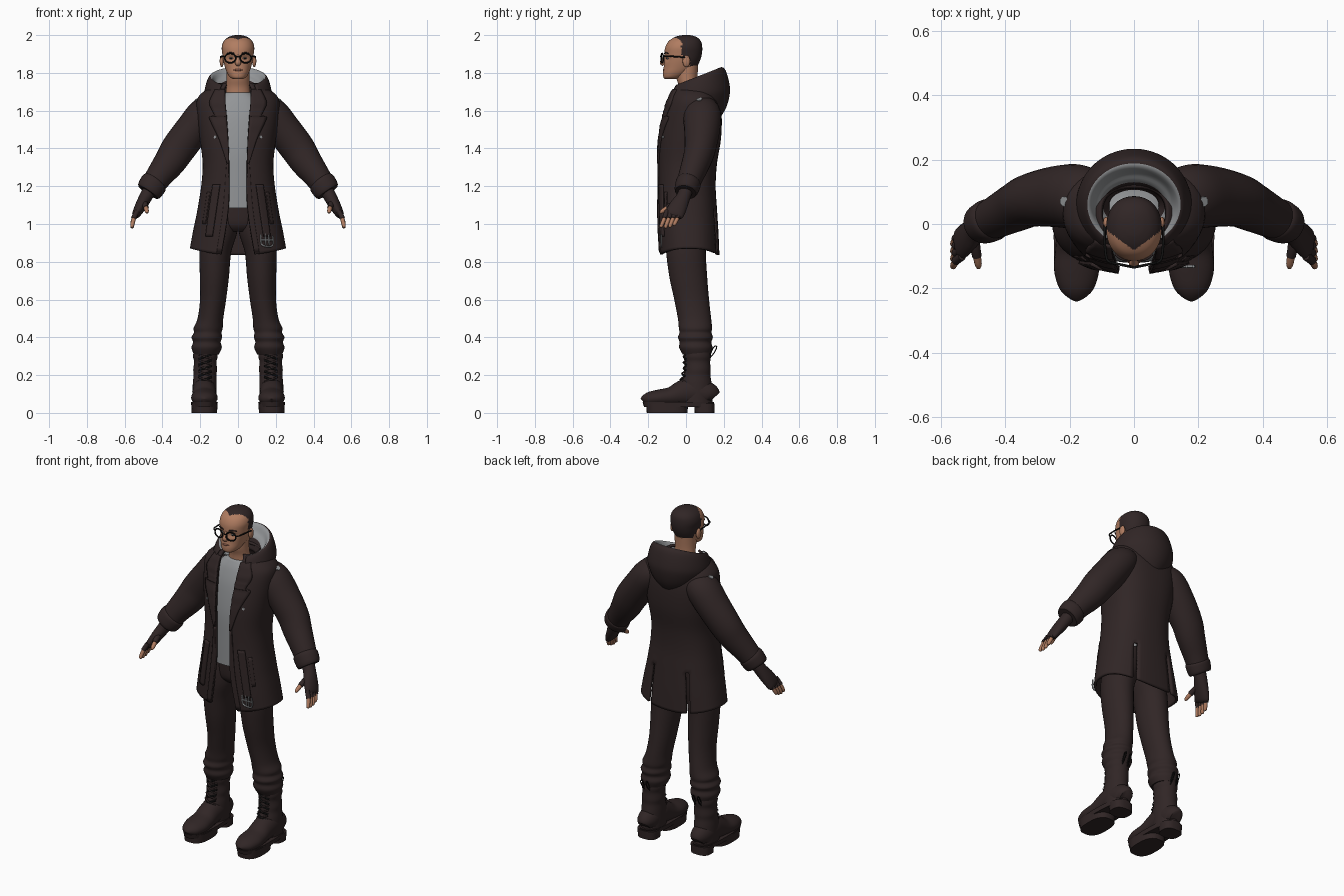
import bpy, bmesh, math
from mathutils import Vector as V

if "Cube" in bpy.data.objects:
    bpy.data.objects.remove(bpy.data.objects["Cube"])

def material(name, rgb):
    m = bpy.data.materials.new(name)
    m.diffuse_color = (*rgb, 1)
    m.use_nodes = True
    m.node_tree.nodes["Principled BSDF"].inputs["Base Color"].default_value = m.diffuse_color
    return m

DARK = material("dark_brown_cloth", (0.030, 0.019, 0.019))
GREY = material("grey_cloth", (0.29, 0.30, 0.31))
SKIN = material("skin", (0.44, 0.205, 0.12))
BLACK = material("black_plastic", (0.006, 0.006, 0.006))
LIP = material("lip", (0.30, 0.12, 0.08))

def dense(rows, k=5):
    """Smoothly interpolate rows of numbers."""
    out = []
    for i in range(len(rows) - 1):
        a, b, c, d = (rows[max(0, min(len(rows) - 1, i + o))] for o in (-1, 0, 1, 2))
        for s in range(k):
            t = s / k
            out.append(tuple(q + .5 * t * (r - p + t * (2*p - 5*q + 4*r - w + t * (3*(q - r) + w - p)))
                             for p, q, r, w in zip(a, b, c, d)))
    return out + [tuple(rows[-1])]

def spow(v, p):
    return math.copysign(abs(v) ** p, v)

def ring(z, cx, cy, rx, ry, p=1, n=32, a0=0.0):
    """Horizontal oval, starting at the front; a0 leaves the front open."""
    pts = []
    for i in range(n + (a0 > 0)):
        t = a0 + (2 * math.pi - 2 * a0) * i / n
        pts.append(V((cx + rx * spow(math.sin(t), p), cy - ry * spow(math.cos(t), p), z)))
    return pts

def skin(name, rings, mats, closed=True, caps=True, mirror=False, thick=0, rule=None):
    """Surface through rings; rule(centre, column) gives material index, or -1 for a hole."""
    mats = mats if isinstance(mats, (list, tuple)) else [mats]
    bm = bmesh.new()
    vs = [[bm.verts.new(p) for p in r] for r in rings]
    n = len(rings[0])
    for a, b in zip(vs, vs[1:]):
        for j in range(n if closed else n - 1):
            quad = (a[j], a[(j + 1) % n], b[(j + 1) % n], b[j])
            idx = rule(sum((q.co for q in quad), V()) / 4, j) if rule else 0
            if idx >= 0:
                bm.faces.new(quad).material_index = idx
    if closed and caps:
        for r in (vs[0], vs[-1]):
            f = bm.faces.new(r)
            f.material_index = max(0, rule(f.calc_center_median(), 0)) if rule else 0
    bmesh.ops.recalc_face_normals(bm, faces=bm.faces)
    return finish(name, bm, mats, mirror, thick)

def finish(name, bm, mats, mirror=False, thick=0):
    me = bpy.data.meshes.new(name)
    bm.to_mesh(me)
    bm.free()
    me.shade_smooth()
    me.set_sharp_from_angle(angle=math.radians(50))
    for m in mats:
        me.materials.append(m)
    ob = bpy.data.objects.new(name, me)
    bpy.context.collection.objects.link(ob)
    if thick:
        s = ob.modifiers.new("thickness", 'SOLIDIFY')
        s.thickness, s.offset = thick, 0
    if mirror:
        ob.modifiers.new("mirror", 'MIRROR')
    return ob

def path(name, rows, mat, ref=(0, 1, 0), n=20, k=4, mirror=True):
    """Tube along rows of (x, y, z, side radius, radius towards ref)."""
    rows = dense(rows, k)
    c = [V(r[:3]) for r in rows]
    rings = []
    for i, r in enumerate(rows):
        t = (c[min(i + 1, len(c) - 1)] - c[max(i - 1, 0)]).normalized()
        v = (V(ref) - t * t.dot(V(ref))).normalized()
        u = v.cross(t)
        rings.append([c[i] + u * r[3] * math.cos(a) + v * r[4] * math.sin(a)
                      for a in (2 * math.pi * j / n for j in range(n))])
    return skin(name, rings, mat, mirror=mirror)

def wire(name, pts, r, mat, ref=(0, 1, 0), mirror=True):
    return path(name, [(*p, r, r) for p in pts], mat, ref, 8, 3, mirror)

def ball(name, loc, scale, mat, mirror=False):
    bm = bmesh.new()
    bmesh.ops.create_uvsphere(bm, u_segments=20, v_segments=12, radius=1)
    for v in bm.verts:
        v.co = V(loc) + V(a * b for a, b in zip(v.co, scale))
    return finish(name, bm, [mat], mirror)

def ovals(rows, p=1, n=32, k=5):
    """Rings from rows of (z, half width, front y, back y)."""
    return [ring(z, 0, (f + b) / 2, w, (b - f) / 2, p, n) for z, w, f, b in dense(rows, k)]

# ---- coat body: z, half width, front y, back y, half gap of the opening
P = 0.82
COAT = dense([(.835, .248, -.135, .17, .088), (.95, .23, -.14, .165, .068), (1.08, .207, -.142, .157, .05),
              (1.2, .188, -.14, .15, .045), (1.32, .18, -.14, .157, .047), (1.45, .195, -.135, .178, .052),
              (1.57, .21, -.113, .182, .06), (1.65, .212, -.09, .17, .068), (1.69, .185, -.072, .15, .07),
              (1.715, .14, -.06, .135, .07), (1.74, .10, -.045, .115, .06)], 5)

def coat_at(z):
    return min(COAT, key=lambda r: abs(r[0] - z))

def front_y(x, z):
    _, w, f, b, _g = coat_at(z)
    s = min(1, abs(x) / w) ** (1 / P)
    return (f + b) / 2 - (b - f) / 2 * (1 - s * s) ** (P / 2)

coat_rings = []
for z, w, f, b, g in COAT:
    r = ring(z, 0, (f + b) / 2, w, (b - f) / 2, P, 56, math.asin((g / w) ** (1 / P)))
    for p in r:     # hem rises at the sides
        p.z += .035 * (p.x / w) ** 2 * max(0, (1.05 - z) / .215)
    coat_rings.append(r)
skin("coat_body", coat_rings, DARK, closed=False, thick=.014,
     rule=lambda c, j: -1 if j in (23, 32) and c.z < 1.08 else 0)

def front_patch(name, rows, off, mat, mirror=True, thick=.012):
    """Strip lying on the coat front; rows of (z, inner x, outer x)."""
    rings = [[V((x, front_y(x, z) - off, z)) for x in (a + (b - a) * i / 5 for i in range(6))]
             for z, a, b in dense(rows, 6)]
    return skin(name, rings, mat, closed=False, mirror=mirror, thick=thick)

front_patch("lapel", [(1.32, .047, .058), (1.45, .052, .10), (1.56, .06, .15), (1.575, .06, .125),
                      (1.64, .066, .15), (1.71, .068, .12)], .011, DARK)
front_patch("front_placket", [(.85, .086, .112), (1.08, .051, .078), (1.32, .048, .06)], .007, DARK)
front_patch("hanging_strap", [(.935, .135, .17), (1.07, .115, .152), (1.21, .095, .132)], .012, DARK)
front_patch("pocket_welt", [(1.0, .17, .185), (1.17, .145, .16)], .008, DARK)

# ---- sleeves and cuffs
path("sleeve", [(.12, .08, 1.61, .075, .085), (.175, .085, 1.58, .092, .10), (.24, .085, 1.50, .092, .095),
                (.315, .075, 1.40, .091, .083), (.36, .055, 1.33, .084, .076), (.42, .025, 1.25, .07, .066),
                (.472, 0, 1.175, .06, .056)], DARK, n=28)
path("sleeve_cuff", [(.438, .016, 1.225, .066, .062), (.446, .012, 1.214, .073, .067),
                     (.468, .001, 1.18, .07, .063), (.476, -.002, 1.168, .062, .056)], DARK, n=28)

# ---- gloves, fingers and thumbs
path("glove", [(.46, .005, 1.195, .036, .036), (.49, -.015, 1.14, .034, .038), (.515, -.04, 1.095, .03, .048),
               (.537, -.06, 1.055, .023, .05), (.545, -.066, 1.04, .014, .042)], DARK)
for i, y in enumerate((-.1, -.077, -.054, -.031)):
    drop = (.004, 0, .004, .014)[i]
    a, m, t = V((.533, y, 1.07)), V((.553, y - .014, 1.03)), V((.562, y - .034, .978 + drop))
    path("glove_finger", [(*a, .013, .013), (*m, .014, .0135)], DARK, n=12)
    path("finger", [(*a.lerp(m, .8), .0105, .0105), (*m.lerp(t, .5), .011, .0105),
                    (*m.lerp(t, .9), .009, .009), (*t, .004, .004)], SKIN, n=12)
path("glove_thumb", [(.50, -.03, 1.12, .018, .02), (.492, -.075, 1.10, .016, .016), (.487, -.10, 1.085, .015, .015)],
     DARK, ref=(1, 0, 0), n=12)
path("thumb", [(.488, -.095, 1.088, .0125, .0125), (.483, -.125, 1.068, .011, .011), (.482, -.137, 1.058, .005, .005)],
     SKIN, ref=(1, 0, 0), n=12)

# ---- hood: rows of (half width, depth, z, how far it sinks to the front)
HOOD = dense([(.08, .05, 1.70, .3), (.10, .073, 1.765, .8), (.122, .098, 1.79, 1), (.14, .122, 1.825, 1),
              (.157, .146, 1.812, 1), (.174, .166, 1.74, .75), (.17, .168, 1.69, .6), (.14, .15, 1.62, .2),
              (.09, .115, 1.56, -.6)], 4)
hood_rings = []
for w, d, z, sink in HOOD:
    hood_rings.append([V((w * math.sin(a), .06 + d * math.cos(a), z - .05 * sink * (1 - math.cos(a))))
                       for a in (math.pi * .8 * (i / 24 - 1) for i in range(49))])
lining = {tuple(round(q, 4) for q in p) for r in hood_rings[4:14] for p in r}
hood = skin("hood", hood_rings, [DARK, GREY], closed=False, thick=.008)
for f in hood.data.polygons:    # lining between collar and rim
    if all(tuple(round(q, 4) for q in hood.data.vertices[i].co) in lining for i in f.vertices):
        f.material_index = 1

# ---- shirt
skin("shirt", ovals([(1.085, .165, -.118, .12), (1.25, .15, -.12, .12), (1.4, .155, -.118, .13), (1.55, .16, -.098, .13),
                     (1.64, .13, -.072, .115), (1.685, .085, -.05, .09), (1.695, .066, -.042, .08)], P), GREY)

# ---- trousers
skin("trouser_seat", ovals([(.96, .12, -.07, .09), (1.0, .165, -.10, .115), (1.1, .16, -.108, .118)]), DARK)
LEG = [(1.08, .085, .005, .083, .11), (.96, .098, 0, .094, .11), (.85, .120, 0, .084, .105), (.72, .125, .012, .077, .1),
       (.6, .132, .03, .069, .092), (.5, .146, .045, .068, .088), (.45, .158, .05, .077, .088), (.425, .16, .05, .073, .085),
       (.40, .165, .05, .081, .092), (.375, .165, .05, .073, .084), (.345, .166, .052, .08, .088), (.31, .168, .056, .066, .074)]
skin("trouser_leg", [ring(*r) for r in dense(LEG, 5)], DARK, mirror=True)

# ---- boots
SHAFT = [(.34, .172, .06, .06, .069), (.30, .173, .06, .065, .072), (.27, .173, .06, .059, .068), (.23, .174, .06, .063, .07),
         (.2, .175, .058, .06, .071), (.16, .176, .055, .063, .08), (.1, .177, .055, .064, .085), (.05, .177, .055, .062, .085)]
skin("boot_shaft", [ring(*r) for r in dense(SHAFT, 4)], DARK, mirror=True)
path("boot_foot", [(.178, y, (top + .035) / 2, w, (top - .035) / 2) for y, w, top in
                   ((.145, .035, .12), (.12, .055, .16), (.04, .064, .19), (-.02, .063, .172), (-.08, .066, .137),
                    (-.14, .07, .124), (-.19, .058, .112), (-.215, .04, .095), (-.225, .015, .08))],
     DARK, ref=(0, 0, 1), n=28)
for name, y, rx, ry, z0, z1 in (("boot_heel", .098, .062, .054, 0, .05), ("boot_tread", -.1, .07, .112, 0, .05),
                                ("boot_welt", -.04, .071, .19, .032, .058)):
    skin(name, [ring(z0, .178, y, rx * .96, ry * .96, .75), ring(z1, .178, y, rx, ry, .75)], DARK, mirror=True)
for i in range(5):      # crossed laces
    z = .165 + i * .03
    y = -.026 + .008 * min(i, 2)
    for s in (1, -1):
        wire("boot_lace", [(.174 - .034 * s, y + .012, z), (.174, y - .003, z + .012), (.174 + .034 * s, y + .012, z + .024)],
             .005, BLACK if s < 0 else DARK)
for x in (.155, .19):   # thin loops behind the ankle
    wire("boot_pull_loop", [(x, .125, .29), (x, .15, .32), (x, .163, .35), (x, .15, .352), (x, .135, .325), (x, .125, .30)],
         .003, BLACK, ref=(1, 0, 0))

# ---- neck and head, with cropped hair chosen by position
skin("neck", ovals([(1.65, .068, -.035, .07), (1.72, .062, -.036, .062), (1.77, .06, -.05, .06), (1.84, .062, -.06, .065)]), SKIN)

def hair(c, j):
    if c.z > 1.945:
        return int(c.y > -.082 + .75 * abs(c.x))
    if c.z > 1.885:
        return int(c.y > -.02 - (c.z - 1.885) * .1)
    return int(c.y > .022 and c.z > 1.815 or c.z > 1.86 and c.y > -.015)

head = ovals([(1.768, .028, -.112, -.05), (1.778, .044, -.12, -.02), (1.80, .058, -.122, .02), (1.83, .069, -.118, .055),
              (1.865, .078, -.115, .074), (1.90, .083, -.115, .084), (1.935, .086, -.11, .086), (1.965, .077, -.094, .08),
              (1.985, .058, -.068, .063), (1.996, .034, -.04, .04), (2.0, .012, -.015, .018)], .92, 80, 7)
for r in head:          # eye sockets
    for p in r:
        if p.y < -.03:
            p.y += .011 * math.exp(-((abs(p.x) - .036) / .02) ** 2 - ((p.z - 1.877) / .014) ** 2)
skin("head", head, [SKIN, DARK], rule=hair)
path("nose", [(0, -.108, 1.892, .008, .008), (0, -.118, 1.872, .011, .011), (0, -.124, 1.853, .016, .014),
              (0, -.117, 1.842, .012, .008)], SKIN, mirror=False)
ball("lips", (0, -.116, 1.815), (.024, .007, .006), LIP)
ball("ear", (.086, .002, 1.862), (.011, .02, .031), SKIN, True)
ball("eye", (.037, -.099, 1.877), (.012, .006, .005), GREY, True)
ball("pupil", (.037, -.1035, 1.877), (.005, .003, .005), BLACK, True)
wire("eyebrow", [(.018, -.113, 1.902), (.04, -.108, 1.907), (.058, -.094, 1.902)], .0035, DARK, ref=(0, 0, 1))

# ---- glasses
rim = [(.041 + .029 * math.cos(a), -.126 + .006 * math.cos(a), 1.878 + .025 * math.sin(a))
       for a in (2 * math.pi * i / 16 for i in range(17))]
wire("glasses_rim", rim, .004, BLACK)
wire("glasses_bridge", [(-.013, -.131, 1.883), (0, -.135, 1.887), (.013, -.131, 1.883)], .0035, BLACK, (0, 0, 1), False)
wire("glasses_arm", [(.069, -.12, 1.886), (.085, -.108, 1.888), (.091, -.05, 1.886), (.09, .01, 1.88)],
     .004, BLACK, ref=(0, 0, 1))

# ---- strap buckle
yb = front_y(.15, .92) - .016
for pts in ([(.12, .945), (.122, .90), (.135, .885), (.17, .88), (.186, .895), (.184, .94)],
            [(.145, .95), (.147, .888)], [(.163, .945), (.165, .886)], [(.122, .915), (.186, .915)]):
    wire("strap_buckle", [(x, yb, z) for x, z in pts], .0045, GREY, mirror=False)

# ---- studs set on the coat surface
def stud(name, origin, direction, radius):
    dg = bpy.context.evaluated_depsgraph_get()
    hit, loc, nrm, *_ = bpy.context.scene.ray_cast(dg, V(origin), V(direction))
    if hit:
        wire(name, [loc - nrm * .006, loc + nrm * .004], radius, GREY, ref=(1, .3, 0), mirror=False)

bpy.context.view_layer.update()
for s in (1, -1):
    stud("shoulder_patch", (.215 * s, .07, 3), (0, 0, -1), .016)
    stud("chest_button", (.12 * s, -2, 1.46), (0, 1, 0), .008)
